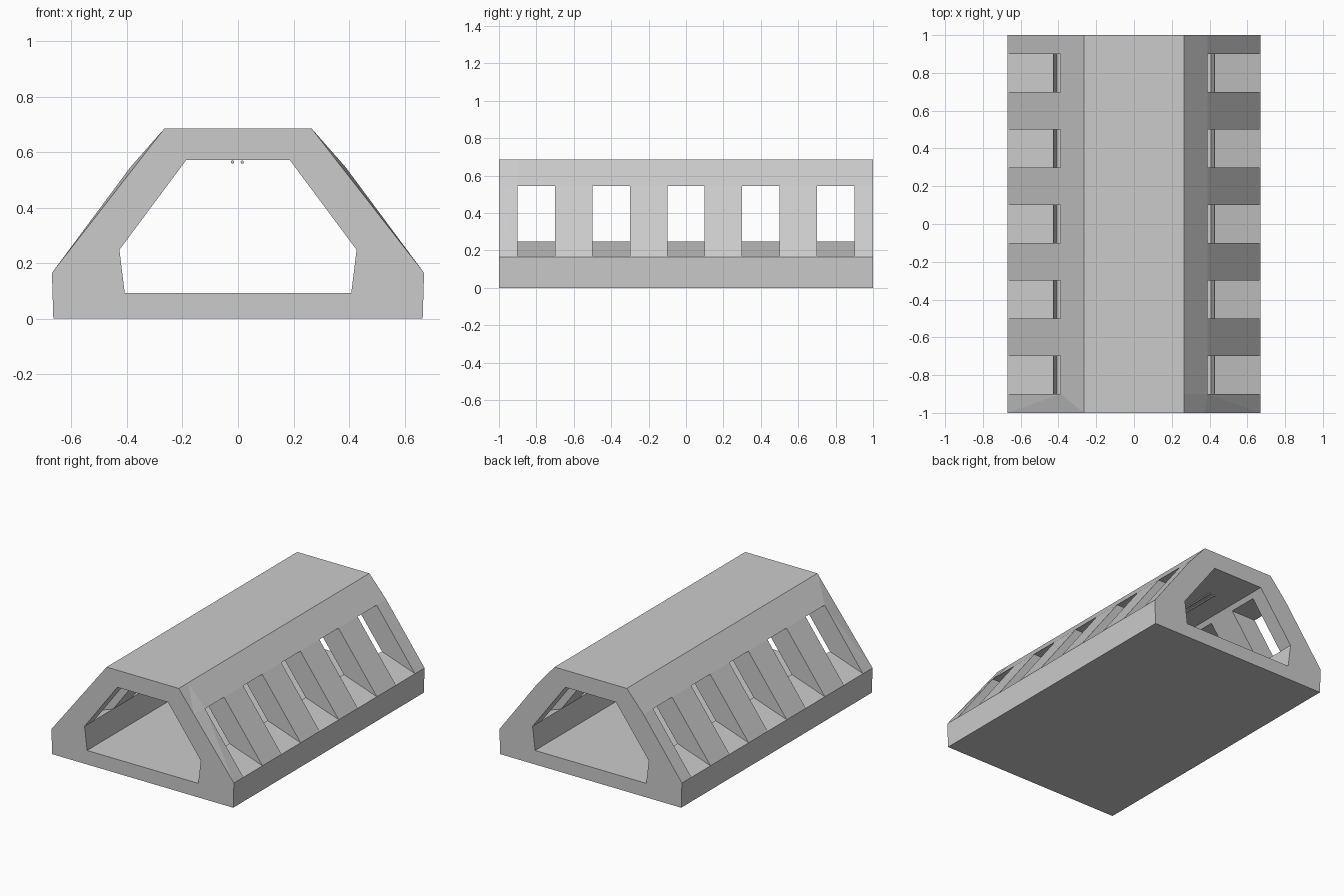
import bpy, bmesh

if "Cube" in bpy.data.objects:
    bpy.data.objects.remove(bpy.data.objects["Cube"])


def loft(name, islands):
    """Closed solid(s): each island is a list of (y, [(x, z), ...]) sections."""
    bm = bmesh.new()
    for sections in islands:
        rings = [[bm.verts.new((x, y, z)) for x, z in pts] for y, pts in sections]
        n = len(rings[0])
        for a, b in zip(rings, rings[1:]):
            for i in range(n):
                j = (i + 1) % n
                bm.faces.new((a[i], a[j], b[j], b[i]))
        bm.faces.new(rings[0])
        bm.faces.new(rings[-1])
    bmesh.ops.recalc_face_normals(bm, faces=bm.faces)
    # triangulate only the slightly twisted side quads
    bmesh.ops.connect_verts_nonplanar(bm, angle_limit=0.001, faces=bm.faces)
    me = bpy.data.meshes.new(name)
    bm.to_mesh(me)
    bm.free()
    ob = bpy.data.objects.new(name, me)
    bpy.context.collection.objects.link(ob)
    return ob


def mirrored(half):
    return half + [(-x, z) for x, z in reversed(half)]


def cut(target, cutter):
    cutter.hide_render = True
    mod = target.modifiers.new("cut", 'BOOLEAN')
    mod.operation = 'DIFFERENCE'
    mod.solver = 'EXACT'
    mod.object = cutter
    bpy.context.view_layer.objects.active = target
    bpy.ops.object.modifier_apply(modifier=mod.name)
    bpy.data.objects.remove(cutter)


# Outer shell: straight slope at the front, slightly bulged behind it
def outer(mx):
    return mirrored([(0.665, 0), (0.67, 0.165), (mx, 0.545), (0.265, 0.685)])


shell = loft("corridor_shell",
             [[(-1, outer(0.374)), (-0.9, outer(0.388)), (1, outer(0.388))]])

# Tunnel through the middle
inner = mirrored([(0.408, 0.093), (0.427, 0.248), (0.186, 0.572)])
cut(shell, loft("tunnel_cutter", [[(-1.2, inner), (1.2, inner)]]))

# Five window openings with sloping sills on each side
opening = [(0.67, 0.165), (0.8, 0.165), (0.8, 0.545), (0.18, 0.545),
           (0.40, 0.248), (0.427, 0.248)]
windows = []
for side in (1, -1):
    pts = [(side * x, z) for x, z in opening]
    for k in range(5):
        y = -0.8 + 0.4 * k
        windows.append([(y - 0.1, pts), (y + 0.1, pts)])
cut(shell, loft("window_cutter", windows))

# Two thin rods under the ceiling
for i, x in enumerate((-0.02, 0.015)):
    bpy.ops.mesh.primitive_cylinder_add(vertices=8, radius=0.006, depth=1.5,
                                        location=(x, 0, 0.564),
                                        rotation=(1.570796, 0, 0))
    bpy.context.object.name = f"ceiling_rod_{i + 1}"
